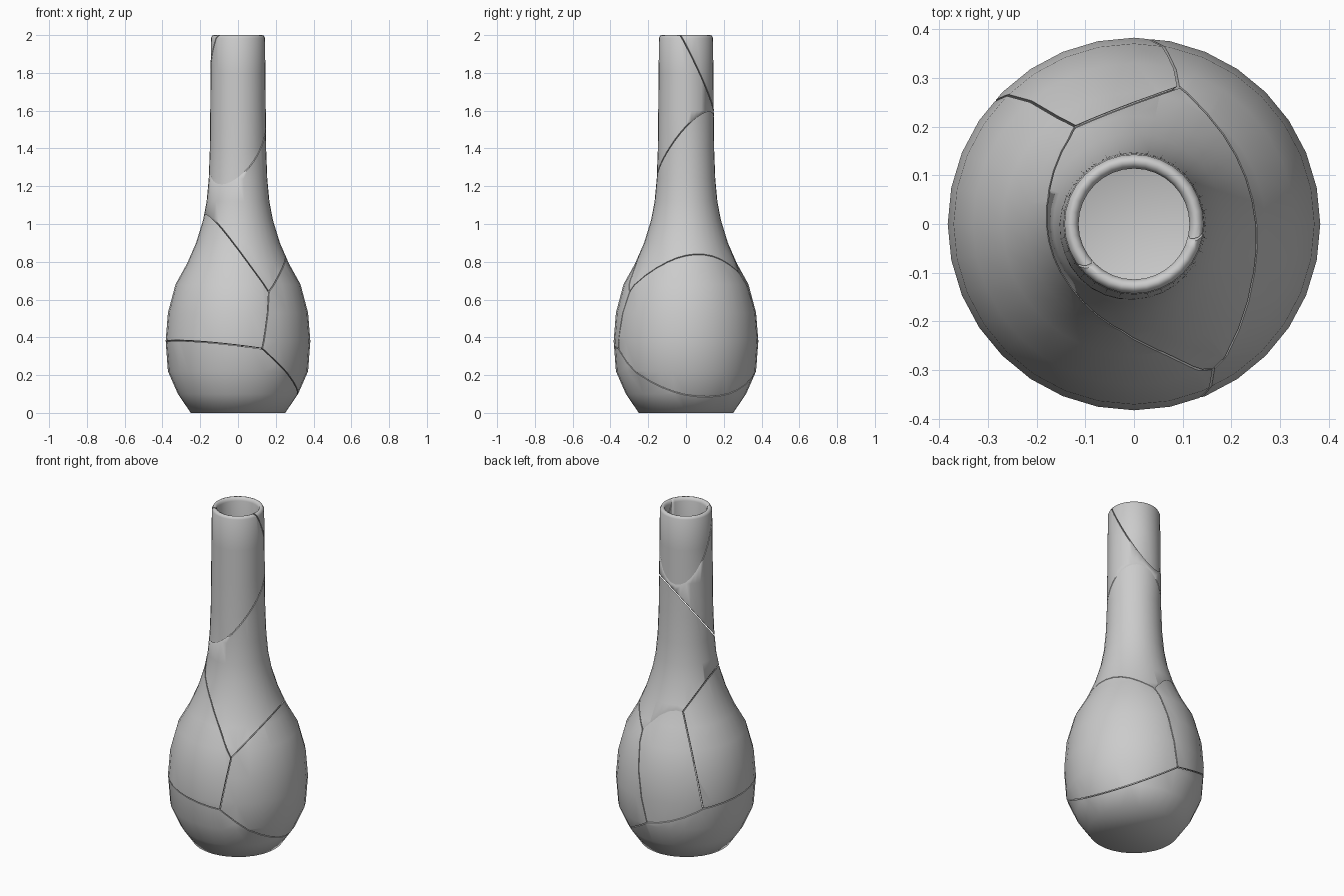
import bpy, bmesh, math
from mathutils import Vector as V

if "Cube" in bpy.data.objects:
    bpy.data.objects.remove(bpy.data.objects["Cube"])

SIDES = 32
GAP = 0.0025   # half the crack width

# Lathe profile (radius, height): outer wall up, rounded rim, inner wall down
PROFILE = [(0.25, 0), (0.318, 0.1), (0.371, 0.22), (0.383, 0.38), (0.371, 0.53),
           (0.331, 0.68), (0.27, 0.79), (0.222, 0.9), (0.185, 1.02), (0.166, 1.12),
           (0.155, 1.24), (0.149, 1.4), (0.147, 1.6), (0.145, 1.8), (0.143, 1.985),
           (0.136, 1.998), (0.128, 2.0), (0.119, 1.996), (0.114, 1.98),
           (0.116, 1.7), (0.119, 1.4), (0.126, 1.22), (0.155, 1.02), (0.193, 0.89),
           (0.24, 0.78), (0.30, 0.67), (0.34, 0.53), (0.352, 0.38), (0.341, 0.23),
           (0.295, 0.12), (0.23, 0.035)]

# Corners where three shards meet on the outer wall
A, B = V((.16, -.29, .64)), V((.13, -.36, .34))
C, D = V((.09, .28, .735)), V((-.12, .20, .87))
E, F = V((0, .37, .235)), V((-.285, .245, .345))

# Break planes: the two shards they part, and three points on the plane
BREAKS = [
    ("neck", "right", (A, C, V((.245, .03, .835)))),
    ("neck", "left", (A, D, V((-.18, .02, 1.04)))),
    ("neck", "back", (C, D, V((-.015, .243, .855)))),
    ("right", "left", (A, B, V((0, 0, .5)))),
    ("right", "back", (C, E, V((0, 0, .5)))),
    ("left", "back", (D, F, V((0, 0, .6)))),
    ("right", "base", (B, E, V((.31, .05, .085)))),
    ("left", "base", (B, F, V((-.383, 0, .375)))),
    ("back", "base", (E, F, V((0, 0, .42)))),
    ("neck", "rim_front", (V((0, 0, 1.41)), V((.1, 0, 1.482)), V((0, .1, 1.518)))),
    ("neck", "rim_back", (V((0, 0, 1.41)), V((.1, 0, 1.482)), V((0, .1, 1.518)))),
    ("rim_front", "rim_back", (V((-.105, -.09, 2)), V((.135, -.03, 2)), V((0, .145, 1.598)))),
]

# A point inside each shard's region
SHARDS = {"neck": (0, 0, 1.2), "right": (.3, .05, .45), "left": (-.25, -.2, .6),
          "back": (-.1, .34, .6), "base": (0, 0, .05),
          "rim_front": (.05, -.13, 1.8), "rim_back": (-.05, .14, 1.85)}


def vase():
    """Whole hollow vase as a closed solid."""
    bm = bmesh.new()
    rings = [[bm.verts.new((r * math.cos(2 * math.pi * i / SIDES),
                            r * math.sin(2 * math.pi * i / SIDES), z))
              for i in range(SIDES)] for r, z in PROFILE]
    for a, b in zip(rings, rings[1:]):
        for i in range(SIDES):
            j = (i + 1) % SIDES
            bm.faces.new((a[i], a[j], b[j], b[i]))
    bm.faces.new(rings[0][::-1])
    bm.faces.new(rings[-1])
    return bm


def cut(bm, pts, seed):
    """Keep the seed's side of a plane and cap the broken face."""
    n = (pts[1] - pts[0]).cross(pts[2] - pts[0]).normalized()
    if n.dot(seed - pts[0]) > 0:
        n = -n
    res = bmesh.ops.bisect_plane(bm, geom=bm.verts[:] + bm.edges[:] + bm.faces[:],
                                 dist=1e-6, plane_co=pts[0] - n * GAP, plane_no=n,
                                 clear_outer=True)
    rim = [e for e in res["geom_cut"]
           if isinstance(e, bmesh.types.BMEdge) and e.is_valid and e.is_boundary]
    if rim:
        bmesh.ops.triangle_fill(bm, edges=rim, use_beauty=True, normal=n)


# Break the vase into shards
for name, seed in SHARDS.items():
    bm = vase()
    for a, b, pts in BREAKS:
        if name in (a, b):
            cut(bm, pts, V(seed))
    bmesh.ops.remove_doubles(bm, verts=bm.verts[:], dist=1e-5)
    bmesh.ops.recalc_face_normals(bm, faces=bm.faces[:])
    mesh = bpy.data.meshes.new(name + "_shard")
    bm.to_mesh(mesh)
    bm.free()
    obj = bpy.data.objects.new(name + "_shard", mesh)
    bpy.context.collection.objects.link(obj)
    bpy.ops.object.select_all(action='DESELECT')
    obj.select_set(True)
    bpy.context.view_layer.objects.active = obj
    bpy.ops.object.shade_smooth_by_angle(angle=math.radians(58))
